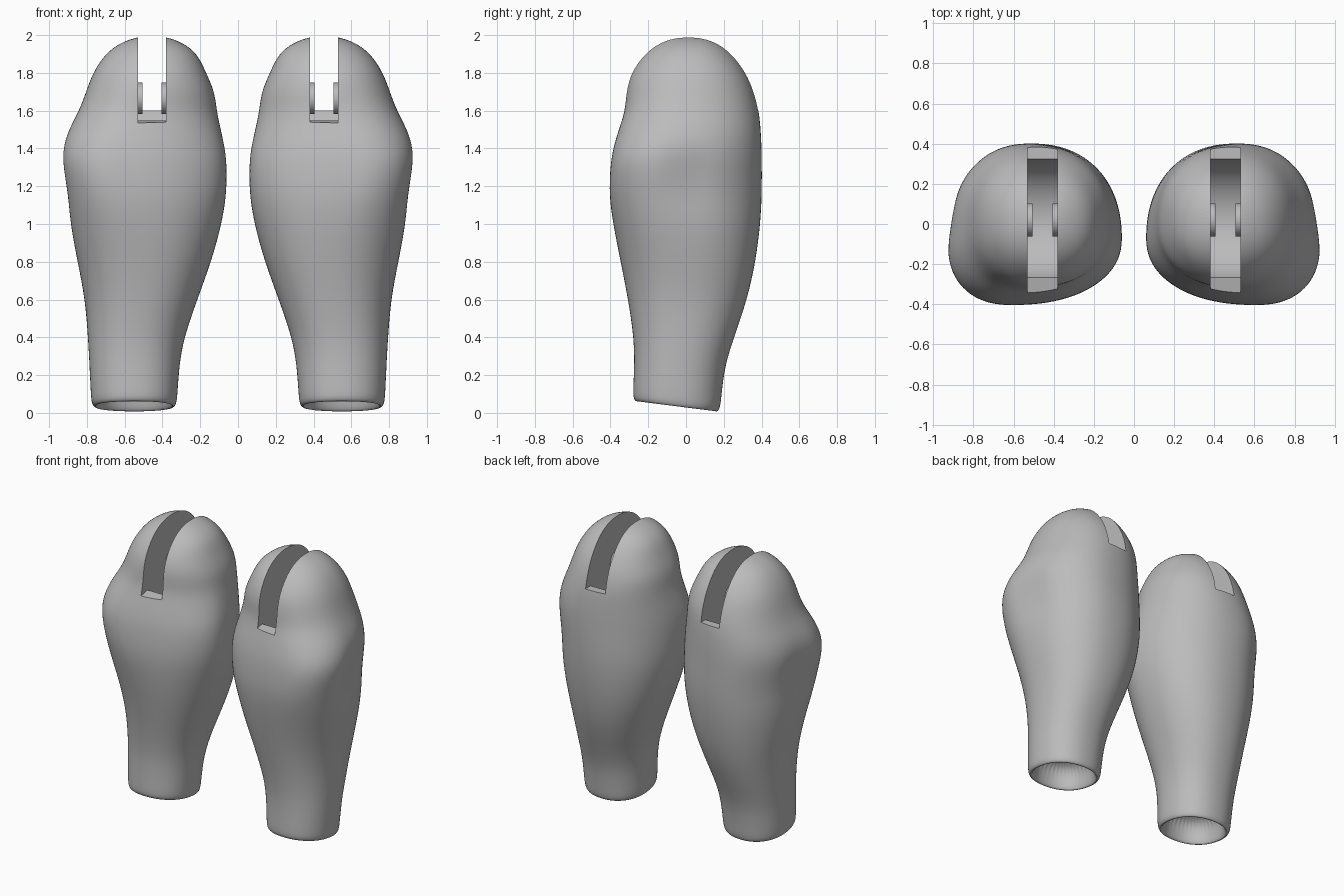
import bpy
import bmesh
from math import sin, cos, pi, exp, radians, copysign
from mathutils import Vector, Matrix

if "Cube" in bpy.data.objects:
    bpy.data.objects.remove(bpy.data.objects["Cube"], do_unlink=True)

# One plain grey for everything
grey = bpy.data.materials.new("plain grey")
grey.use_nodes = True
colour = (0.5, 0.5, 0.5, 1)
grey.diffuse_color = colour
grey.node_tree.nodes["Principled BSDF"].inputs["Base Color"].default_value = colour

SEGMENTS = 40
SLOT_IN, SLOT_OUT = 0.38, 0.53        # slot walls across x
PIVOT = Vector((0, 0.02, 1.665))      # hinge axis runs along x

# Limb profile from socket end, round the rim and up to the dome:
# height, inner x, outer x, front y, back y
PROFILE = [
    (.22, .37, .73, -.23, .13),
    (.03, .36, .74, -.24, .14),
    (.0, .345, .755, -.26, .16),
    (.02, .325, .775, -.28, .18),
    (.08, .32, .78, -.28, .187),
    (.25, .31, .787, -.274, .205),
    (.4, .285, .795, -.277, .255),
    (.6, .215, .81, -.307, .325),
    (.8, .14, .85, -.347, .37),
    (1, .085, .89, -.387, .395),
    (1.15, .06, .902, -.408, .403),
    (1.3, .057, .928, -.403, .403),
    (1.4, .067, .93, -.387, .402),
    (1.5, .09, .898, -.357, .397),
    (1.6, .112, .842, -.322, .387),
    (1.7, .122, .805, -.318, .364),
    (1.8, .168, .77, -.295, .323),
    (1.9, .212, .705, -.227, .25),
    (1.96, .29, .625, -.15, .175),
    (1.995, .39, .52, -.055, .08),
]


def soft_power(v):
    """Slightly squares off a circular section."""
    return copysign(abs(v) ** 0.9, v)


def section(bm, z, inner, outer, front, back):
    """Ring whose four extremes shift with the muscle bulge."""
    bulge = exp(-((z - 1.3) / 0.3) ** 2)
    mid_x, mid_y = (inner + outer) / 2, (front + back) / 2
    tilt = max(0, 1 - z / 0.35) * 0.13
    ring = []
    for i in range(SEGMENTS):
        a = 2 * pi * i / SEGMENTS
        c, s = soft_power(cos(a)), soft_power(sin(a))
        cx = mid_x + (0.03 if s > 0 else 0.15) * bulge
        cy = mid_y - (0.12 if c > 0 else 0.08) * bulge
        x = cx + abs(c) * ((outer if c > 0 else inner) - cx)
        y = cy + abs(s) * ((back if s > 0 else front) - cy)
        # shallow dent behind the outer muscle
        d = Vector((x - 0.9, y - 0.03, (z - 1.25) / 1.5)).length
        x -= 0.025 * exp(-(d / 0.1) ** 2)
        ring.append(bm.verts.new((x, y, z + (0.16 - y) * tilt)))
    return ring


def make_object(name, bm):
    bmesh.ops.recalc_face_normals(bm, faces=bm.faces)
    mesh = bpy.data.meshes.new(name)
    bm.to_mesh(mesh)
    bm.free()
    mesh.materials.append(grey)
    obj = bpy.data.objects.new(name, mesh)
    bpy.context.scene.collection.objects.link(obj)
    return obj


def smooth(mesh):
    mesh.shade_smooth()
    mesh.set_sharp_from_angle(angle=radians(35))


def limb_body():
    bm = bmesh.new()
    rings = [section(bm, *row) for row in PROFILE]
    for low, high in zip(rings, rings[1:]):
        for i in range(SEGMENTS):
            j = (i + 1) % SEGMENTS
            bm.faces.new((low[i], low[j], high[j], high[i]))
    # socket floor and dome tip
    for ring in (rings[0], rings[-1]):
        bm.faces.new(ring)
    return make_object("left_limb", bm)


def slot_cutter():
    """Open slot with a round hinge pocket as its floor."""
    outline = [(-0.6, 2.2), (-0.6, 1.49)]
    for i in range(25):
        a = radians(202 + 146 * i / 24)
        outline.append((PIVOT.y + 0.31 * cos(a), PIVOT.z + 0.31 * sin(a)))
    outline += [(0.6, 1.6), (0.6, 2.2)]
    bm = bmesh.new()
    face = bm.faces.new([bm.verts.new((SLOT_IN, y, z)) for y, z in outline])
    grown = bmesh.ops.extrude_face_region(bm, geom=[face])["geom"]
    moved = [v for v in grown if isinstance(v, bmesh.types.BMVert)]
    bmesh.ops.translate(bm, verts=moved, vec=(SLOT_OUT - SLOT_IN, 0, 0))
    return make_object("slot_cutter", bm)


def hinge_disc(name, x):
    bm = bmesh.new()
    place = Matrix.Translation((x, PIVOT.y, PIVOT.z)) @ Matrix.Rotation(pi / 2, 4, "Y")
    bmesh.ops.create_cone(bm, cap_ends=True, segments=40, radius1=0.083,
                          radius2=0.083, depth=0.025, matrix=place)
    obj = make_object(name, bm)
    smooth(obj.data)
    return obj


def mirrored(obj):
    mesh = obj.data.copy()
    mesh.transform(Matrix.Scale(-1, 4, (1, 0, 0)))
    mesh.flip_normals()
    copy = bpy.data.objects.new(obj.name.replace("left", "right"), mesh)
    bpy.context.scene.collection.objects.link(copy)


# Limb: smooth the loft, then cut the hinge slot
limb = limb_body()
cutter = slot_cutter()
cutter.hide_render = True
subdivision = limb.modifiers.new("Smooth form", "SUBSURF")
subdivision.levels = subdivision.render_levels = 2
cut = limb.modifiers.new("Hinge slot", "BOOLEAN")
cut.operation, cut.solver, cut.object = "DIFFERENCE", "EXACT", cutter
graph = bpy.context.evaluated_depsgraph_get()
baked = bpy.data.meshes.new_from_object(limb.evaluated_get(graph))
limb.modifiers.clear()
limb.data = baked
smooth(baked)
bpy.data.objects.remove(cutter, do_unlink=True)

# Hinge discs on both slot walls, then the other side
discs = [hinge_disc("left_inner_hinge_disc", SLOT_IN + 0.0125),
         hinge_disc("left_outer_hinge_disc", SLOT_OUT - 0.0125)]
for part in [limb] + discs:
    mirrored(part)
